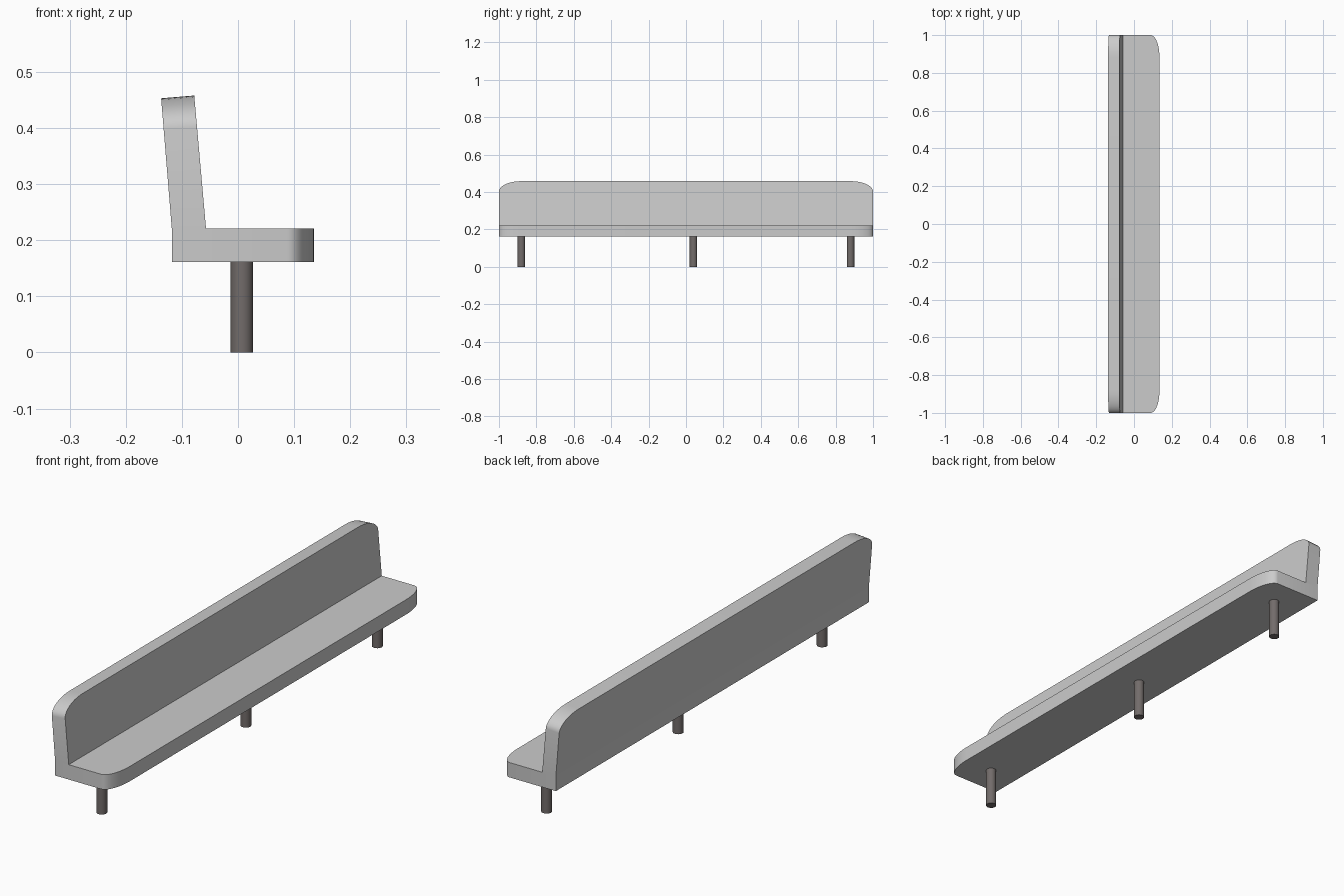
import bpy, bmesh, math

if "Cube" in bpy.data.objects:
    bpy.data.objects.remove(bpy.data.objects["Cube"])

HALF = 1.0          # half the bench length
SEAT_Z0, SEAT_Z1 = 0.161, 0.221
REAR_X, FRONT_X = -0.118, 0.135


def rounded_outline(base, tip, ry, rt, n=10):
    """Plan with two square corners at base and two elliptical corners at tip: (y, t)."""
    pts = [(-HALF, base), (HALF, base)]
    arc = [(HALF - ry + ry * math.cos(a), tip - rt + rt * math.sin(a))
           for a in (i * math.pi / 2 / n for i in range(n + 1))]
    return pts + arc + [(-y, t) for y, t in reversed(arc)]


def slab(name, side_a, side_b, skip_base=False):
    """Solid between two matching outlines."""
    bm = bmesh.new()
    a = [bm.verts.new(p) for p in side_a]
    b = [bm.verts.new(p) for p in side_b]
    bm.faces.new(a)
    bm.faces.new(b[::-1])
    n = len(a)
    for i in range(1 if skip_base else 0, n):
        j = (i + 1) % n
        bm.faces.new((a[i], b[i], b[j], a[j]))
    bmesh.ops.recalc_face_normals(bm, faces=bm.faces)
    me = bpy.data.meshes.new(name)
    bm.to_mesh(me)
    bm.free()
    ob = bpy.data.objects.new(name, me)
    bpy.context.collection.objects.link(ob)
    smooth(ob)
    return ob


def smooth(ob):
    bpy.ops.object.select_all(action='DESELECT')
    bpy.context.view_layer.objects.active = ob
    ob.select_set(True)
    bpy.ops.object.shade_smooth_by_angle(angle=math.radians(30))


# seat: flat board, rounded at its two front corners
plan = rounded_outline(REAR_X, FRONT_X, 0.12, 0.046)
slab("seat", [(x, y, SEAT_Z0) for y, x in plan], [(x, y, SEAT_Z1) for y, x in plan])

# backrest: leaning board, rounded at its two top corners
face = rounded_outline(0, 1, 0.12, 0.235)


def lean(x0, z0, x1, z1):
    return [(x0 + (x1 - x0) * t, y, z0 + (z1 - z0) * t) for y, t in face]


slab("backrest", lean(REAR_X, SEAT_Z1, -0.137, 0.453),
     lean(-0.057, SEAT_Z1, -0.078, 0.458), skip_base=True)

# legs: three round posts
metal = bpy.data.materials.new("leg_metal")
metal.diffuse_color = (0.17, 0.15, 0.145, 1)
metal.use_nodes = True
metal.node_tree.nodes["Principled BSDF"].inputs["Base Color"].default_value = metal.diffuse_color
for name, y in (("left_leg", -0.88), ("middle_leg", 0.04), ("right_leg", 0.88)):
    bpy.ops.mesh.primitive_cylinder_add(vertices=32, radius=0.02, depth=SEAT_Z0,
                                        location=(0.007, y, SEAT_Z0 / 2))
    leg = bpy.context.object
    leg.name = name
    leg.data.materials.append(metal)
    smooth(leg)
